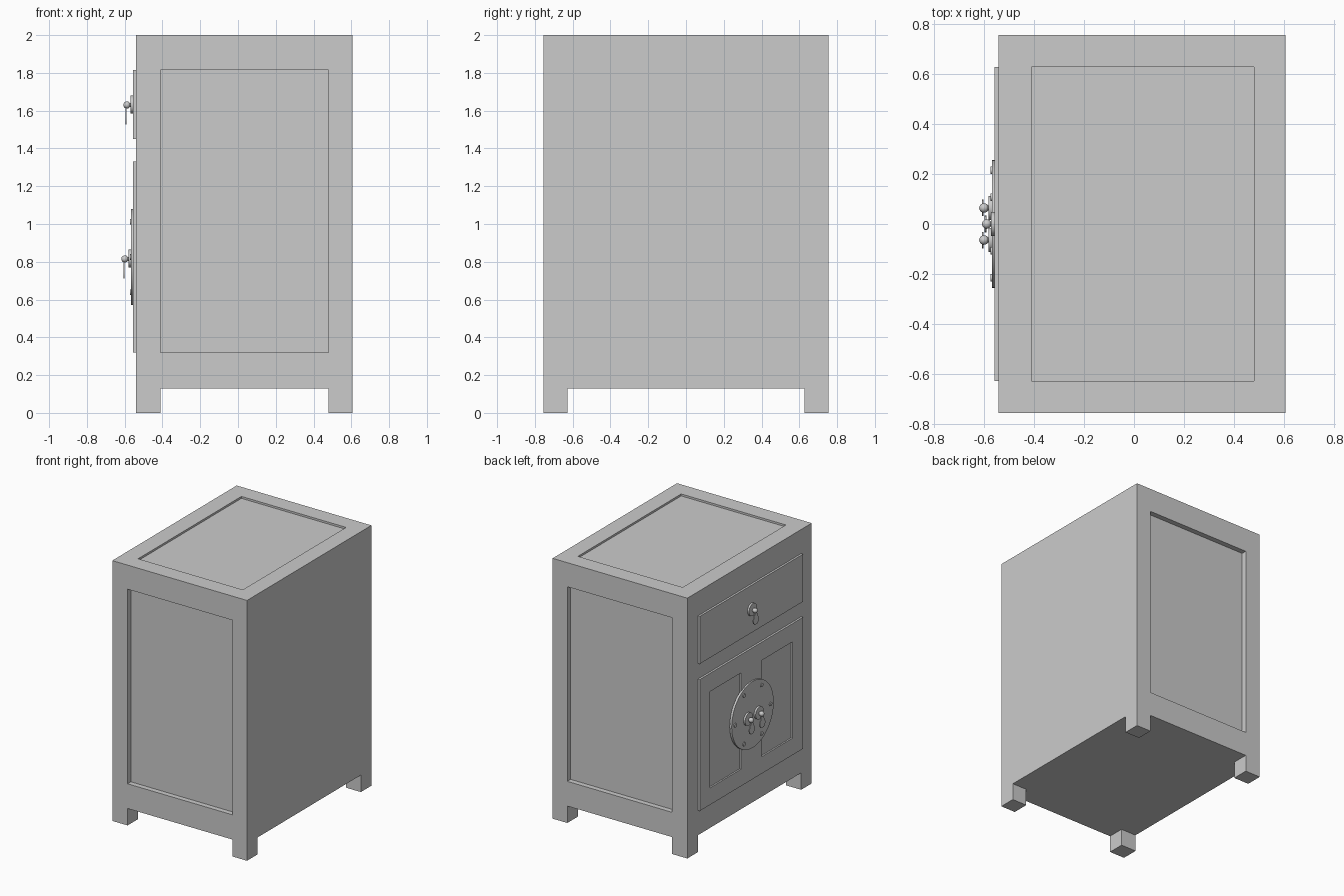
import bpy, bmesh, math
from mathutils import Matrix, Vector

if "Cube" in bpy.data.objects:
    bpy.data.objects.remove(bpy.data.objects["Cube"])

grey = bpy.data.materials.new("plain grey")
grey.diffuse_color = (0.6, 0.6, 0.6, 1)
grey.use_nodes = True
grey.node_tree.nodes["Principled BSDF"].inputs["Base Color"].default_value = grey.diffuse_color


def finish(name, bm, smooth=False):
    bmesh.ops.recalc_face_normals(bm, faces=bm.faces)
    mesh = bpy.data.meshes.new(name)
    bm.to_mesh(mesh)
    bm.free()
    obj = bpy.data.objects.new(name, mesh)
    bpy.context.collection.objects.link(obj)
    mesh.materials.append(grey)
    bpy.ops.object.select_all(action='DESELECT')
    obj.select_set(True)
    bpy.context.view_layer.objects.active = obj
    if smooth:
        bpy.ops.object.shade_smooth_by_angle(angle=math.radians(35))
    return obj


def box(name, x, y, z):
    bm = bmesh.new()
    bmesh.ops.create_cube(bm, size=1)
    for v in bm.verts:
        for i, (lo, hi) in enumerate((x, y, z)):
            v.co[i] = hi if v.co[i] > 0 else lo
    return finish(name, bm)


def cut(obj, x, y, z):
    """Subtract a box from an object."""
    cutter = box("cutter", x, y, z)
    mod = obj.modifiers.new("cut", 'BOOLEAN')
    mod.operation = 'DIFFERENCE'
    mod.solver = 'EXACT'
    mod.object = cutter
    bpy.context.view_layer.objects.active = obj
    bpy.ops.object.modifier_apply(modifier=mod.name)
    bpy.data.objects.remove(cutter)


def disc(name, x0, x1, y, z, r, seg=32):
    """Cylinder lying along the x axis."""
    bm = bmesh.new()
    mat = Matrix.Translation(((x0 + x1) / 2, y, z)) @ Matrix.Rotation(math.pi / 2, 4, 'Y')
    bmesh.ops.create_cone(bm, cap_ends=True, segments=seg, radius1=r, radius2=r,
                          depth=abs(x1 - x0), matrix=mat)
    return finish(name, bm, True)


def ball(name, x, y, z, r):
    bm = bmesh.new()
    bmesh.ops.create_uvsphere(bm, u_segments=20, v_segments=12, radius=r,
                              matrix=Matrix.Translation((x, y, z)))
    return finish(name, bm, True)


def pull(name, x, y, z):
    """Rosette, stem, ball and hanging leaf-shaped drop."""
    disc(name + "_rosette", x, x - 0.014, y, z + 0.002, 0.048)
    disc(name + "_stem", x - 0.01, x - 0.03, y, z, 0.01, 16)
    ball(name + "_ball", x - 0.032, y, z, 0.019)
    half = [(0.008, 0.005), (0.013, -0.02), (0.02, -0.04), (0.031, -0.06),
            (0.033, -0.075), (0.026, -0.092), (0.012, -0.104)]
    outline = half + [(-a, b) for a, b in reversed(half)]
    bm = bmesh.new()
    face = bm.faces.new([bm.verts.new((x - 0.033, y + a, z + b)) for a, b in outline])
    ext = bmesh.ops.extrude_face_region(bm, geom=[face])
    new = [g for g in ext["geom"] if isinstance(g, bmesh.types.BMVert)]
    bmesh.ops.translate(bm, verts=new, vec=Vector((-0.007, 0, 0)))
    finish(name + "_drop", bm, True)


# Cabinet body with sunken panels and four corner feet
body = box("cabinet_body", (-0.54, 0.605), (-0.755, 0.755), (0, 2))
cut(body, (-0.41, 0.48), (-1, 1), (-0.1, 0.13))
cut(body, (-1, 1), (-0.627, 0.627), (-0.1, 0.13))
cut(body, (-0.41, 0.48), (-1, -0.715), (0.32, 1.815))
cut(body, (-0.41, 0.48), (0.715, 1), (0.32, 1.815))
cut(body, (-0.41, 0.48), (-0.627, 0.627), (1.985, 2.1))

# Drawer front
box("drawer_front", (-0.556, -0.539), (-0.627, 0.627), (1.45, 1.815))
pull("drawer_pull", -0.556, 0, 1.63)

# Door with two sunken panels
door = box("door", (-0.556, -0.539), (-0.627, 0.627), (0.32, 1.33))
for lo, hi in ((-0.5, -0.125), (0.125, 0.5)):
    cut(door, (-0.6, -0.544), (lo, hi), (0.45, 1.19))

# Round lock plate with six studs and two pulls
disc("lock_plate", -0.55, -0.567, 0, 0.825, 0.255, 64)
for i in range(6):
    a = i * math.pi / 3
    disc("stud", -0.566, -0.573, 0.215 * math.cos(a), 0.825 + 0.215 * math.sin(a), 0.015, 16)
for side in (-1, 1):
    pull("door_pull", -0.567, side * 0.064, 0.815)
